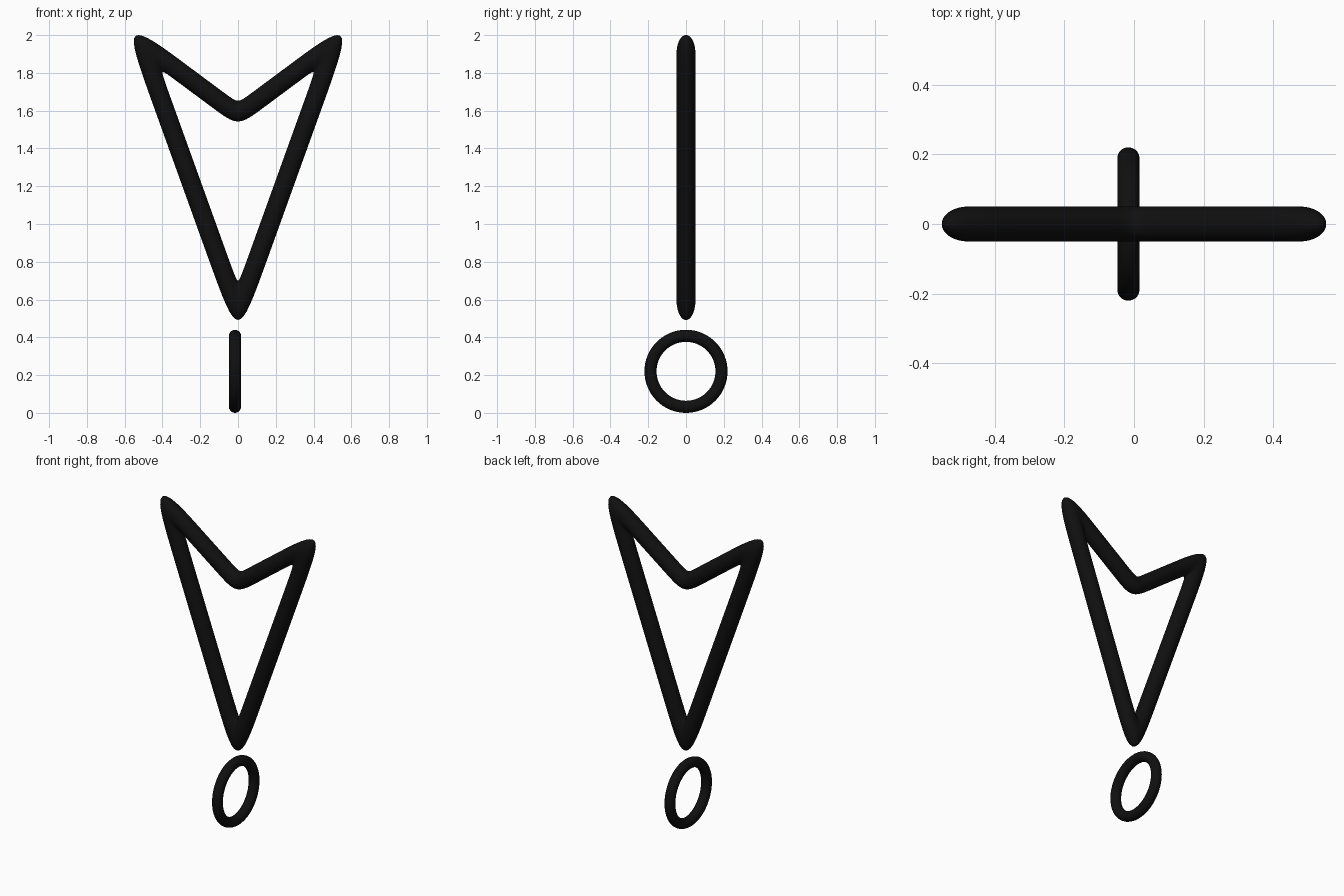
import bpy, bmesh, math
from mathutils import Vector

cube = bpy.data.objects.get("Cube")
if cube:
    bpy.data.objects.remove(cube, do_unlink=True)

black = bpy.data.materials.new("matte black")
black.use_nodes = True
col = (0.005, 0.005, 0.005, 1)
black.diffuse_color = col
black.node_tree.nodes["Principled BSDF"].inputs["Base Color"].default_value = col

SIDES, R = 16, 0.0513
Y = Vector((0, 1, 0))

# Corners of the arrowhead centreline (x, z) and distance to the supporting loops
corners = [((0, 0.53), 0.21), ((0.515, 1.96), 0.235),
           ((0, 1.578), 0.10), ((-0.515, 1.96), 0.235)]


def add_ring(bm, centre, across):
    """Loop of vertices; the length of across sets the in-plane radius."""
    ring = []
    for i in range(SIDES):
        a = 2 * math.pi * i / SIDES
        ring.append(bm.verts.new(centre + across * math.cos(a) + Y * R * math.sin(a)))
    return ring


# Arrowhead frame: mitred tube, softened on its outer corners by subdivision
bm = bmesh.new()
rings = []
pts = [Vector((x, 0, z)) for (x, z), d in corners]
for i, p in enumerate(pts):
    t_in = (p - pts[i - 1]).normalized()
    t_out = (pts[(i + 1) % 4] - p).normalized()
    n_in, n_out = t_in.cross(Y), t_out.cross(Y)
    mitre = (n_in + n_out).normalized()
    mitre *= R / mitre.dot(n_in)
    d = corners[i][1]
    rings.append(add_ring(bm, p - t_in * d, n_in * R))
    rings.append(add_ring(bm, p, mitre))
    rings.append(add_ring(bm, p + t_out * d, n_out * R))
for i, a in enumerate(rings):
    b = rings[(i + 1) % len(rings)]
    for j in range(SIDES):
        k = (j + 1) % SIDES
        bm.faces.new((a[j], a[k], b[k], b[j]))
bmesh.ops.recalc_face_normals(bm, faces=bm.faces)
for f in bm.faces:
    f.smooth = True
mesh = bpy.data.meshes.new("arrowhead_frame")
bm.to_mesh(mesh)
bm.free()
frame = bpy.data.objects.new("arrowhead_frame", mesh)
bpy.context.collection.objects.link(frame)
mesh.materials.append(black)
sub = frame.modifiers.new("soft corners", "SUBSURF")
sub.levels = sub.render_levels = 3

# Hanging ring below the arrowhead, facing sideways
bpy.ops.mesh.primitive_torus_add(major_radius=0.188, minor_radius=0.032,
                                 major_segments=64, minor_segments=20,
                                 location=(-0.016, 0, 0.22),
                                 rotation=(0, math.pi / 2, 0))
ring = bpy.context.object
ring.name = "hanging_ring"
ring.data.materials.append(black)
bpy.ops.object.shade_smooth()
